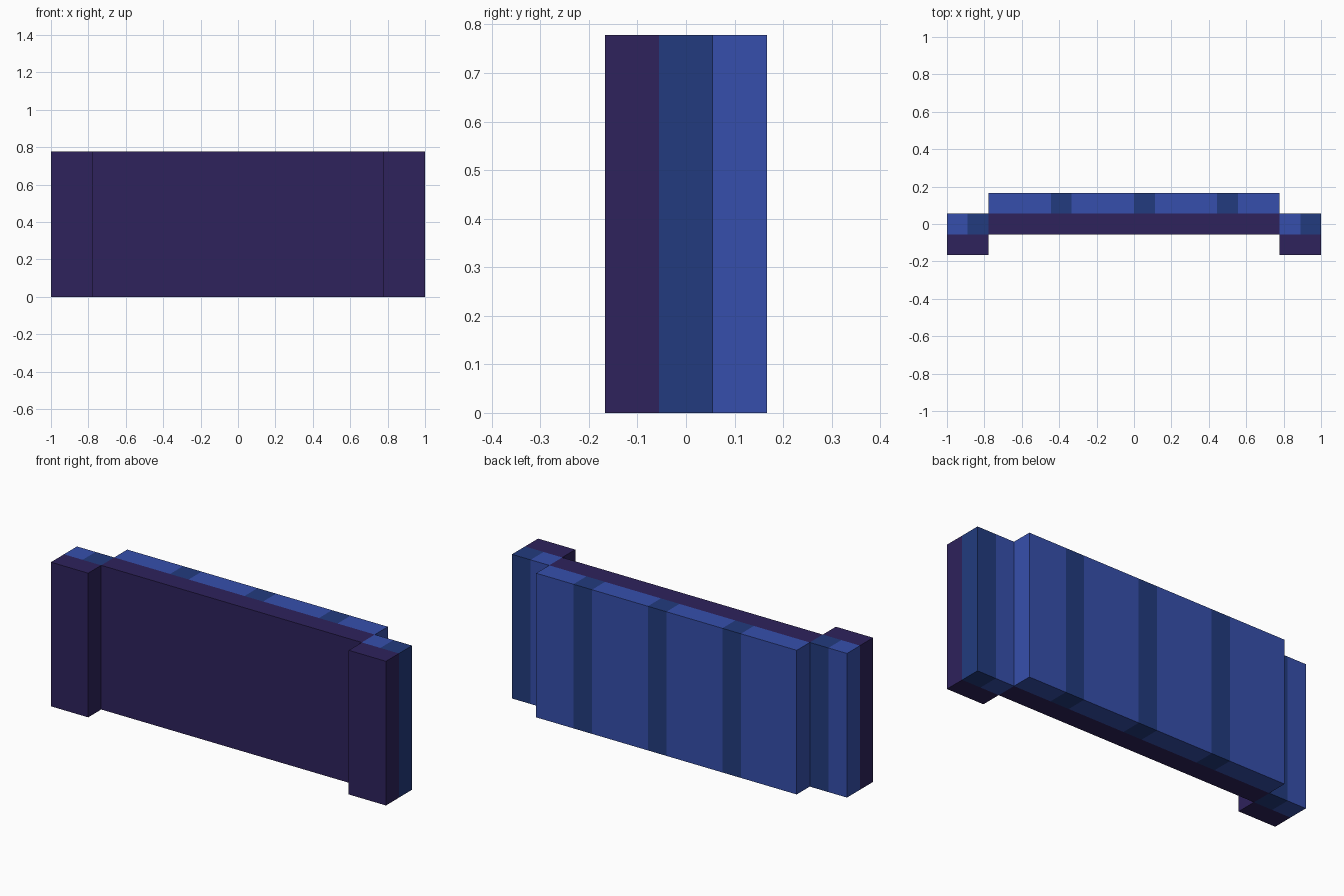
import bpy
import bmesh
import math
from mathutils import Vector

cube = bpy.data.objects.get("Cube")
if cube:
    bpy.data.objects.remove(cube, do_unlink=True)

UNIT = 1 / 9          # stripe width
HALF = UNIT / 2       # half the depth of one colour layer
HEIGHT = 7 * UNIT
INNER = 7 * UNIT      # where the panel meets the pillars


def make_material(name, rgb):
    """Flat colour from 8-bit display values, stored as linear."""
    linear = [((c / 255 + 0.055) / 1.055) ** 2.4 for c in rgb] + [1]
    mat = bpy.data.materials.new(name)
    mat.use_nodes = True
    mat.diffuse_color = linear
    bsdf = mat.node_tree.nodes["Principled BSDF"]
    bsdf.inputs["Base Color"].default_value = linear
    bsdf.inputs["Roughness"].default_value = 0.9
    return mat


MATERIALS = [
    make_material("dark purple", (46, 34, 92)),
    make_material("bright blue", (54, 79, 172)),
    make_material("deep blue", (34, 59, 126)),
]


def striped_block(name, x0, x1, y0, y1):
    """Block with a purple front layer and a striped blue back layer."""
    middle = (y0 + y1) / 2
    bm = bmesh.new()
    bmesh.ops.create_cube(bm, size=1)
    bmesh.ops.scale(bm, vec=(x1 - x0, y1 - y0, HEIGHT), verts=bm.verts)
    bmesh.ops.translate(bm, vec=((x0 + x1) / 2, middle, HEIGHT / 2), verts=bm.verts)

    # Cut along the layer boundary and the stripe edges
    cuts = [((0, middle, 0), (0, 1, 0))]
    for i in range(-8, 9, 4):
        cuts += [((k * UNIT, 0, 0), (1, 0, 0)) for k in (i, i + 1)
                 if x0 + 0.01 < k * UNIT < x1 - 0.01]
    for point, normal in cuts:
        bmesh.ops.bisect_plane(bm, geom=bm.verts[:] + bm.edges[:] + bm.faces[:],
                               plane_co=point, plane_no=normal)

    # Colour each face from the layer and stripe just beneath it
    bm.normal_update()
    for face in bm.faces:
        p = face.calc_center_median() - face.normal * 0.02
        if p.y < middle:
            face.material_index = 0
        else:
            face.material_index = 2 if math.floor(p.x / UNIT) % 4 == 0 else 1

    # Open the hidden seam between panel and pillars
    seam = [f for f in bm.faces if abs(f.normal.x) > 0.9
            and abs(abs(f.calc_center_median().x) - INNER) < 0.001
            and abs(f.calc_center_median().y) < 0.01]
    bmesh.ops.delete(bm, geom=seam, context='FACES')

    mesh = bpy.data.meshes.new(name)
    bm.to_mesh(mesh)
    bm.free()
    for mat in MATERIALS:
        mesh.materials.append(mat)
    obj = bpy.data.objects.new(name, mesh)
    bpy.context.collection.objects.link(obj)
    return obj


# Wide panel set back between two forward pillars
striped_block("wall_panel", -INNER, INNER, -HALF, 3 * HALF)
striped_block("left_pillar", INNER, 1, -3 * HALF, HALF)
striped_block("right_pillar", -1, -INNER, -3 * HALF, HALF)
